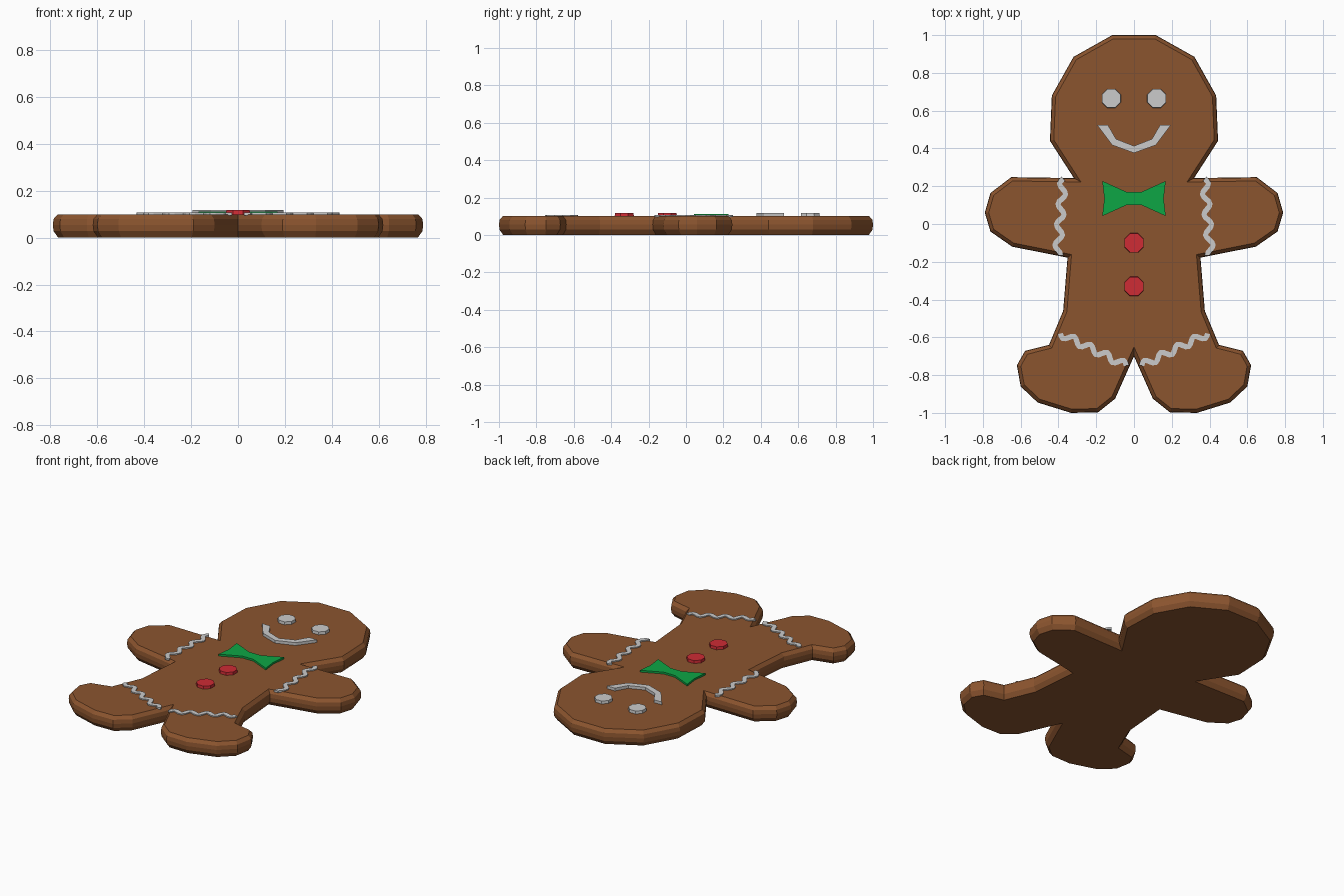
import bpy, bmesh, math
from mathutils import Vector

if "Cube" in bpy.data.objects:
    bpy.data.objects.remove(bpy.data.objects["Cube"])


def material(name, rgb):
    m = bpy.data.materials.new(name)
    m.diffuse_color = (*rgb, 1)
    m.use_nodes = True
    m.node_tree.nodes["Principled BSDF"].inputs["Base Color"].default_value = m.diffuse_color
    return m


BROWN = material("biscuit_brown", (0.26, 0.09, 0.028))
RED = material("button_red", (0.62, 0.025, 0.035))
GREEN = material("bow_green", (0.004, 0.38, 0.06))


def inset(pts, d):
    """Mitred inward offset of a counter-clockwise outline."""
    out = []
    for i, p in enumerate(pts):
        a = (p - pts[i - 1]).normalized()
        b = (pts[(i + 1) % len(pts)] - p).normalized()
        na, nb = Vector((-a.y, a.x)), Vector((-b.y, b.x))
        out.append(p + (na + nb) * d / max(1 + na.dot(nb), 0.3))
    return out


def slab(name, pts, rings, mat=None):
    """Stack outline rings given as (z, inset), capped at both ends."""
    pts = [Vector(p) for p in pts]
    area = sum(pts[i - 1].cross(p) for i, p in enumerate(pts))
    if area < 0:
        pts.reverse()
    bm = bmesh.new()
    loops = [[bm.verts.new((p.x, p.y, z)) for p in inset(pts, d)] for z, d in rings]
    n = len(pts)
    for lo, hi in zip(loops, loops[1:]):
        for i in range(n):
            j = (i + 1) % n
            bm.faces.new((lo[i], lo[j], hi[j], hi[i]))
    bm.faces.new(loops[0][::-1])
    bm.faces.new(loops[-1])
    me = bpy.data.meshes.new(name)
    bm.to_mesh(me)
    bm.free()
    ob = bpy.data.objects.new(name, me)
    bpy.context.collection.objects.link(ob)
    if mat:
        me.materials.append(mat)
    return ob


def mirrored(half):
    """Half outline at x >= 0 closed with its mirror image."""
    return half + [(-x, y) for x, y in reversed(half) if x > 0]


def disc(x, y, r, n=8):
    return [(x + r * math.cos(2 * math.pi * (i + 0.5) / n),
             y + r * math.sin(2 * math.pi * (i + 0.5) / n)) for i in range(n)]


def wave(start, end, waves, amp, half_width, side):
    """Wavy ribbon outline between two points."""
    a, b = Vector(start), Vector(end)
    t = (b - a).normalized()
    nrm = Vector((-t.y, t.x))
    steps = int(waves * 8)
    k = 2 * math.pi * waves / steps
    w = k * steps / (b - a).length
    left, right = [], []
    for i in range(steps + 1):
        c = a.lerp(b, i / steps) + nrm * amp * math.sin(k * i)
        tan = (t + nrm * amp * w * math.cos(k * i)).normalized()
        off = Vector((-tan.y, tan.x)) * half_width
        left.append(c + off)
        right.append(c - off)
    return [(side * p.x, p.y) for p in left + right[::-1]]


# Biscuit body with rounded edge
body = [(0.115, 1.0), (0.32, 0.885), (0.435, 0.68), (0.445, 0.44), (0.318, 0.243),
        (0.65, 0.248), (0.76, 0.164), (0.79, 0.06), (0.76, -0.04), (0.645, -0.12),
        (0.352, -0.178), (0.375, -0.46), (0.45, -0.64), (0.577, -0.672), (0.62, -0.748),
        (0.60, -0.86), (0.51, -0.945), (0.333, -1.0), (0.19, -0.997), (0.10, -0.925),
        (0, -0.70)]
slab("biscuit_body", mirrored(body),
     [(0, 0.022), (0.028, 0.003), (0.055, 0), (0.08, 0.003), (0.1, 0.02)], BROWN)

# Face
for s, side in ((-1, "left"), (1, "right")):
    slab(f"eye_{side}", disc(s * 0.12, 0.665, 0.055), [(0.095, 0), (0.118, 0.002)])
mouth = [(0, 0.376), (0.116, 0.418), (0.195, 0.524), (0.138, 0.524), (0.095, 0.45),
         (0, 0.413)]
slab("mouth", [(0, 0.376)] + mouth[1:5] + [(0, 0.413)]
     + [(-x, y) for x, y in reversed(mouth[1:5])], [(0.095, 0), (0.118, 0)])

# Bow tie and buttons
bow = [(0.04, 0.17), (0.168, 0.228), (0.157, 0.135), (0.168, 0.042), (0.04, 0.10)]
slab("bow_tie", mirrored(bow), [(0.095, 0), (0.112, 0)], GREEN)
for i, y in enumerate((-0.10, -0.33)):
    slab(f"button_{i + 1}", disc(0, y, 0.056), [(0.095, 0), (0.118, 0.002)], RED)

# Wavy icing on sleeves and legs
for s, side in ((-1, "left"), (1, "right")):
    slab(f"arm_icing_{side}", wave((0.374, 0.24), (0.405, -0.165), 3.75, 0.018, 0.014, s),
         [(0.095, 0), (0.107, 0)])
    slab(f"leg_icing_{side}", wave((0.39, -0.58), (0.04, -0.75), 4, 0.018, 0.014, s),
         [(0.095, 0), (0.107, 0)])
